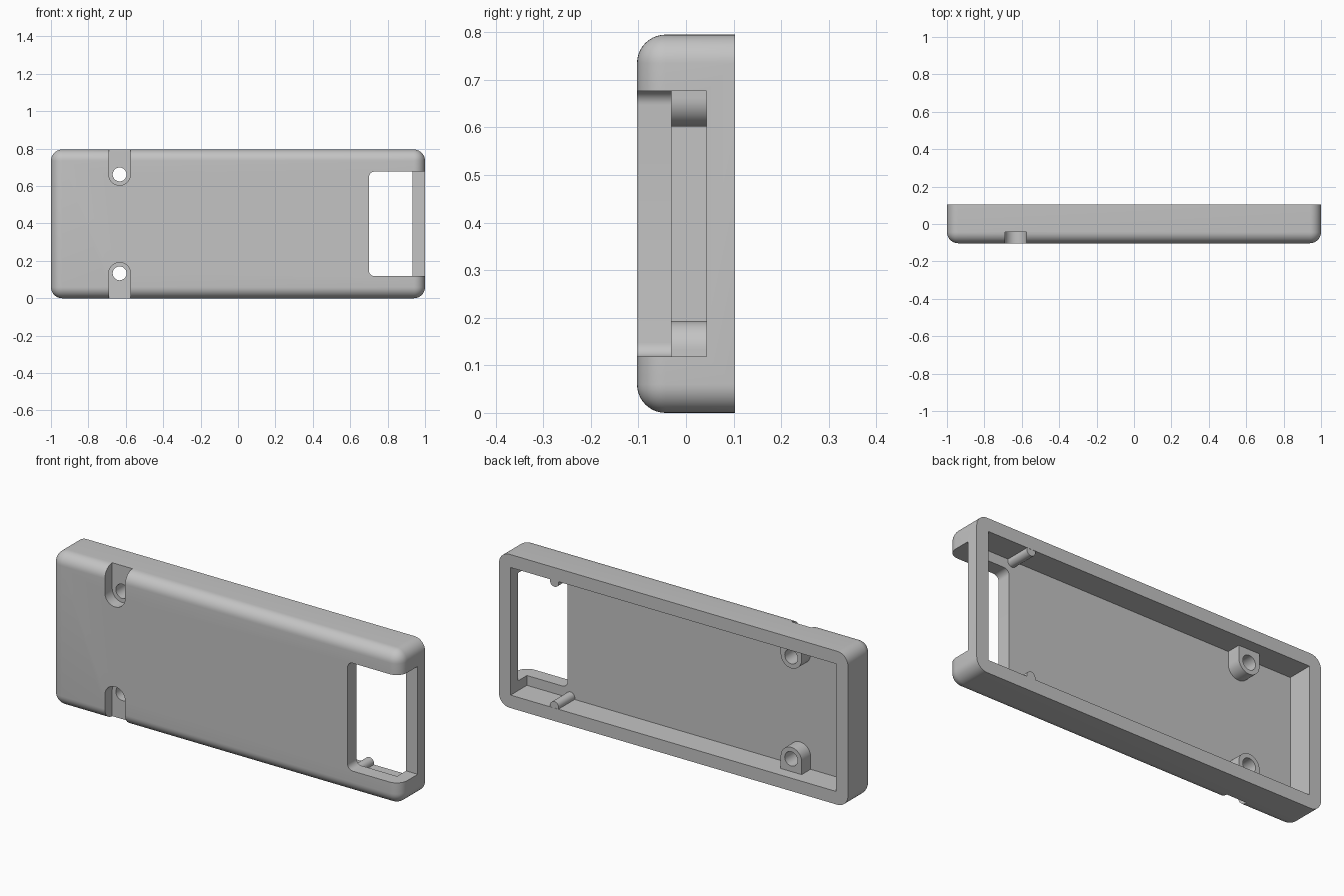
import bpy
import bmesh
from math import pi, cos, sin, radians

cube = bpy.context.scene.objects.get("Cube")
if cube:
    bpy.data.objects.remove(cube, do_unlink=True)

HEIGHT, HALF_Y, WALL = 0.795, 0.103, 0.067
MID = HEIGHT / 2
FLOOR = -0.03          # inner face of the front plate
EDGE_R = 0.06          # outer rounding
HOLE_X, HOLE_Z = -0.633, 0.133

grey = bpy.data.materials.new("plain grey")
grey.use_nodes = True
colour = (0.55, 0.55, 0.55, 1)
grey.diffuse_color = colour
grey.node_tree.nodes["Principled BSDF"].inputs["Base Color"].default_value = colour


def finish(name, bm):
    bmesh.ops.recalc_face_normals(bm, faces=bm.faces[:])
    mesh = bpy.data.meshes.new(name)
    bm.to_mesh(mesh)
    bm.free()
    mesh.materials.append(grey)
    obj = bpy.data.objects.new(name, mesh)
    bpy.context.collection.objects.link(obj)
    return obj


def prism_bm(profile, y0, y1):
    """Extrude an (x, z) outline along y."""
    bm = bmesh.new()
    face = bm.faces.new([bm.verts.new((x, y0, z)) for x, z in profile])
    new = bmesh.ops.extrude_face_region(bm, geom=[face])["geom"]
    verts = [v for v in new if isinstance(v, bmesh.types.BMVert)]
    bmesh.ops.translate(bm, verts=verts, vec=(0, y1 - y0, 0))
    return bm


def prism(name, profile, y0, y1):
    return finish(name, prism_bm(profile, y0, y1))


def arc(cx, cz, r, a0, a1, steps):
    angles = [a0 + (a1 - a0) * i / steps for i in range(steps + 1)]
    return [(cx + r * cos(a), cz + r * sin(a)) for a in angles]


def circle(cx, cz, r):
    return arc(cx, cz, r, 0, 2 * pi, 40)[:-1]


def rect(x0, x1, z0, z1):
    return [(x0, z0), (x1, z0), (x1, z1), (x0, z1)]


def arch(r, base):
    """Tongue shape rising from base to a round end about the screw hole."""
    return [(HOLE_X - r, base), (HOLE_X + r, base)] + arc(HOLE_X, HOLE_Z, r, 0, pi, 24)


def flip(profile):
    return [(x, HEIGHT - z) for x, z in profile]


def combine(body, other, operation):
    mod = body.modifiers.new(operation, "BOOLEAN")
    mod.object, mod.operation, mod.solver = other, operation, "EXACT"
    bpy.context.view_layer.objects.active = body
    bpy.ops.object.modifier_apply(modifier=mod.name)
    bpy.data.objects.remove(other, do_unlink=True)


# Outer shell: rounded everywhere except around the open back
bm = prism_bm(rect(-1, 1, 0, HEIGHT), -HALF_Y, HALF_Y)
soft = [e for e in bm.edges if min(v.co.y for v in e.verts) < 0]
bmesh.ops.bevel(bm, geom=soft, offset=EDGE_R, segments=10, profile=0.5,
                affect="EDGES", clamp_overlap=True)
case = finish("case_shell", bm)

# Hollow interior, open at the back
combine(case, prism("cavity", rect(WALL - 1, 1 - WALL, WALL, HEIGHT - WALL),
                    FLOOR, 0.3), "DIFFERENCE")

# Connector window through the front plate and the side wall
x0, z0, r = 0.7, 0.118, 0.03
corner = arc(x0 + r, z0 + r, r, pi, 1.5 * pi, 8)
window = corner + [(1.2, z0), (1.2, HEIGHT - z0)] + flip(corner)[::-1]
combine(case, prism("window", window, -0.3, 0.043), "DIFFERENCE")

# Screw bosses with recessed slots and through holes, top and bottom
for side in (lambda p: p, flip):
    combine(case, prism("boss", side(arch(0.06, 0.04)), -0.037, 0.043), "UNION")
    combine(case, prism("slot", side(arch(0.058, -0.1)), -0.3, -0.043), "DIFFERENCE")
    combine(case, prism("hole", side(circle(HOLE_X, HOLE_Z, 0.037)), -0.3, 0.3), "DIFFERENCE")

# Locating pins along the long walls
for name, side in (("lower_pin", lambda p: p), ("upper_pin", flip)):
    combine(case, prism(name, side(circle(0.683, 0.075, 0.025)), -0.05, 0.102), "UNION")

bpy.ops.object.select_all(action="DESELECT")
case.select_set(True)
bpy.context.view_layer.objects.active = case
bpy.ops.object.shade_smooth_by_angle(angle=radians(30))
